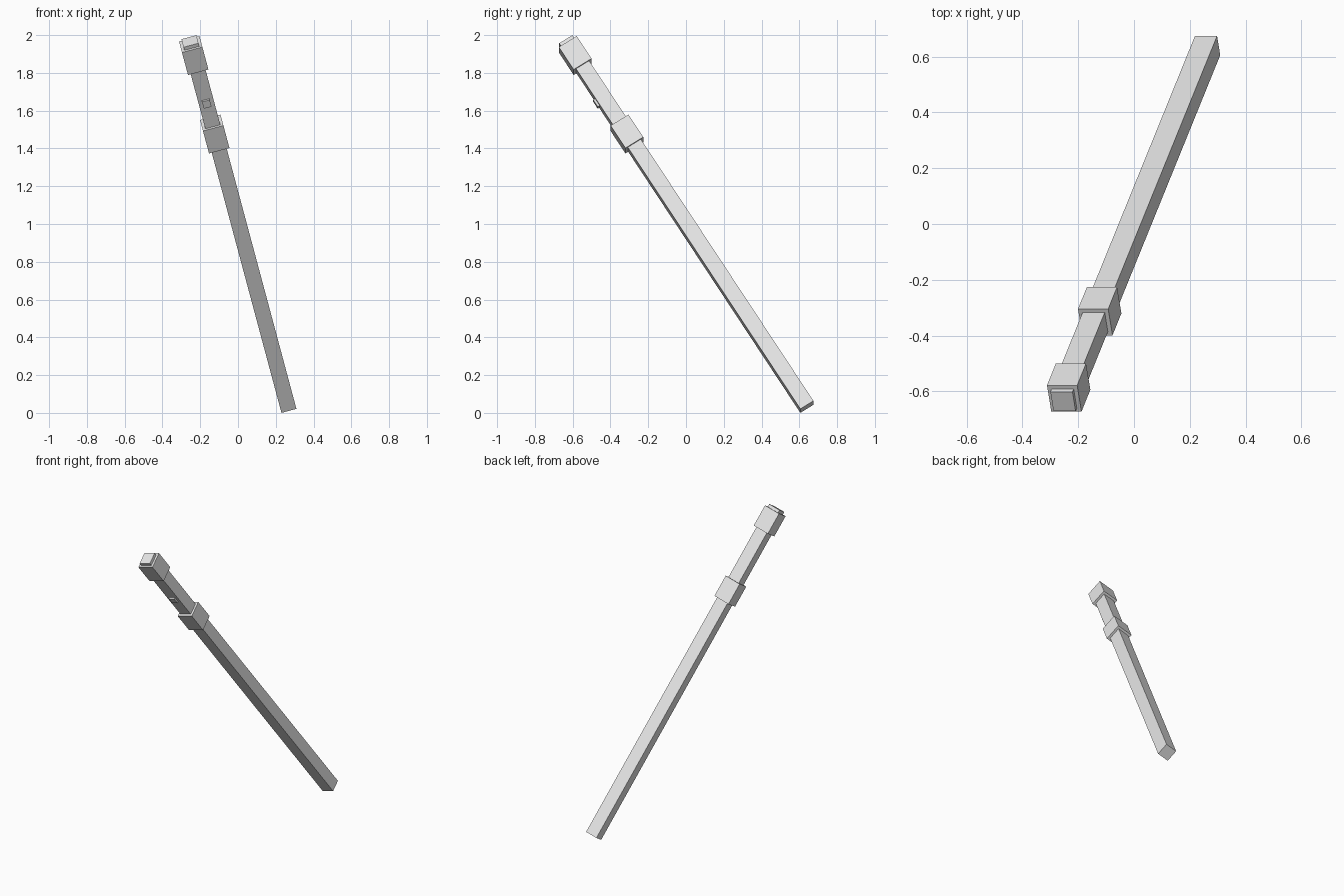
import bpy
from math import radians
from mathutils import Euler, Matrix, Vector

cube = bpy.data.objects.get("Cube")
if cube:
    bpy.data.objects.remove(cube, do_unlink=True)

# single flat colour
grey = bpy.data.materials.new("light_grey")
grey.use_nodes = True
grey.diffuse_color = (0.8, 0.8, 0.8, 1)
grey.node_tree.nodes["Principled BSDF"].inputs["Base Color"].default_value = (0.8, 0.8, 0.8, 1)

# the whole sword leans: local z runs from blade tip to pommel
tip = Vector((0.264, 0.64, 0.032))
lean = Matrix.Translation(tip) @ Euler((radians(32.5), radians(-15), 0)).to_matrix().to_4x4()


def box(name, width, depth, start, end, y=0):
    """Square-edged bar between two distances along the sword."""
    bpy.ops.mesh.primitive_cube_add(size=1)
    ob = bpy.context.object
    ob.name = name
    ob.data.transform(Matrix.Translation((0, y, (start + end) / 2))
                      @ Matrix.Diagonal((width, depth, end - start, 1)))
    ob.matrix_world = lean
    ob.data.materials.append(grey)
    return ob


BAR, BLOCK = 0.082, 0.112

box("blade", BAR, BAR, 0, 1.72)
box("collar", BLOCK, BLOCK, 1.70, 1.846)
box("grip", BAR, BAR, 1.82, 2.23)
box("pommel", BLOCK, BLOCK, 2.21, 2.356)
box("pommel_cap", BAR, BAR, 2.35, 2.376)

# small switch on the front of the grip
box("button", 0.042, 0.024, 1.978, 2.022, y=-BAR / 2)
